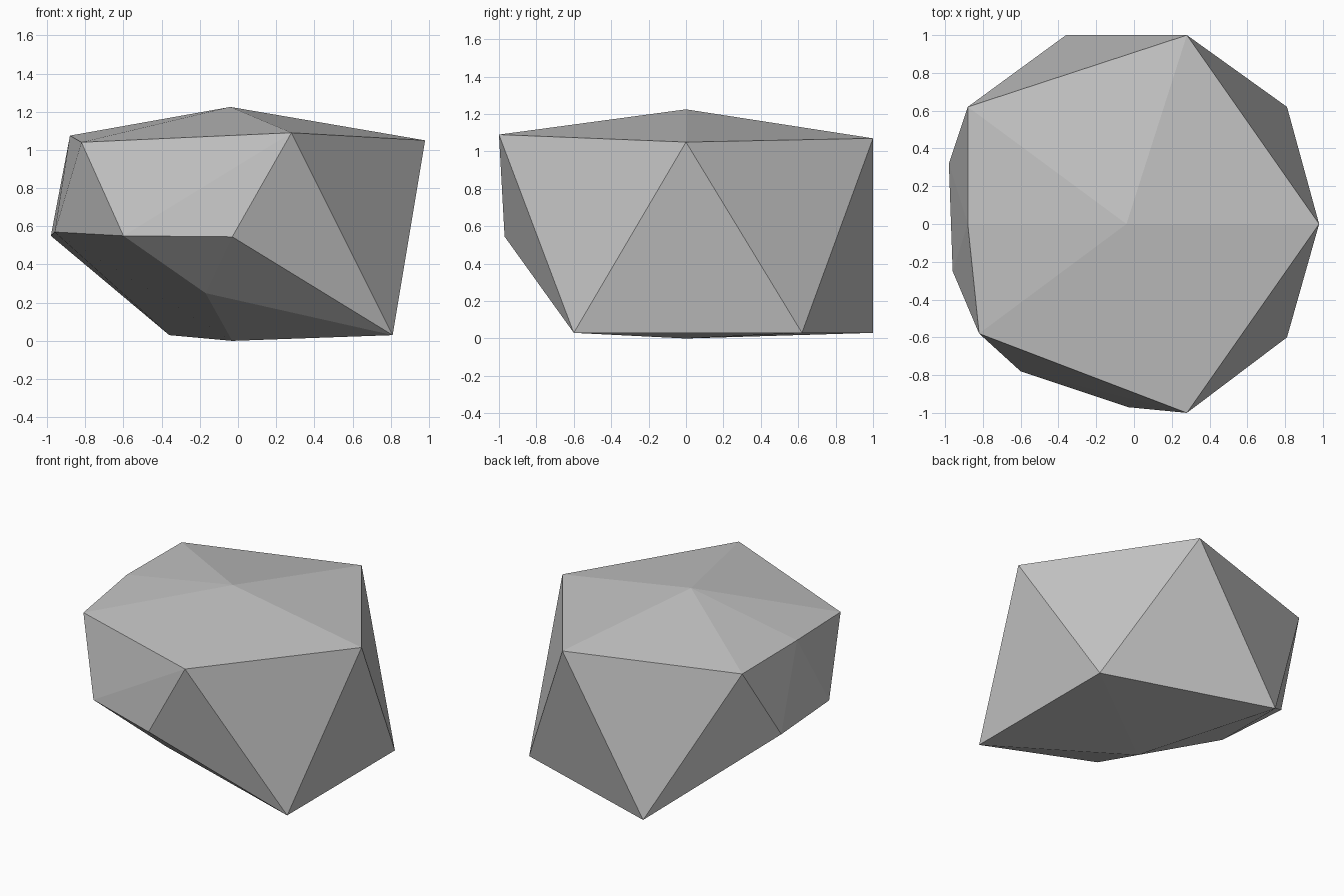
import bpy
import bmesh

cube = bpy.data.objects.get("Cube")
if cube:
    bpy.data.objects.remove(cube, do_unlink=True)

# Stone colour
stone = bpy.data.materials.new("stone_grey")
stone.use_nodes = True
grey = (0.55, 0.55, 0.55, 1.0)
stone.diffuse_color = grey
shader = next(n for n in stone.node_tree.nodes if n.type == "BSDF_PRINCIPLED")
shader.inputs["Base Color"].default_value = grey
shader.inputs["Roughness"].default_value = 0.9

# Corner points of the boulder, ring by ring
crown = [(-0.04, 0, 1.225)]
upper_ring = [(0.98, 0, 1.05), (0.28, 1, 1.07), (-0.88, 0.62, 1.07),
              (-0.88, 0, 1.075), (-0.82, -0.58, 1.04), (0.28, -1, 1.09)]
broken_edge = [(-0.98, 0.32, 0.55), (-0.96, -0.25, 0.57), (-0.6, -0.78, 0.55),
               (-0.03, -0.97, 0.545), (-0.17, -0.57, 0.25)]
lower_ring = [(0.81, 0.62, 0.03), (-0.36, 1, 0.03), (0.81, -0.6, 0.03)]
base = [(-0.03, 0, 0)]

# Wrap the corners in a faceted convex skin
bm = bmesh.new()
for point in crown + upper_ring + broken_edge + lower_ring + base:
    bm.verts.new(point)
bmesh.ops.convex_hull(bm, input=bm.verts[:])
loose = [v for v in bm.verts if not v.link_faces]
bmesh.ops.delete(bm, geom=loose, context="VERTS")
bmesh.ops.recalc_face_normals(bm, faces=bm.faces[:])

mesh = bpy.data.meshes.new("boulder")
bm.to_mesh(mesh)
bm.free()
mesh.materials.append(stone)
boulder = bpy.data.objects.new("boulder", mesh)
bpy.context.collection.objects.link(boulder)
